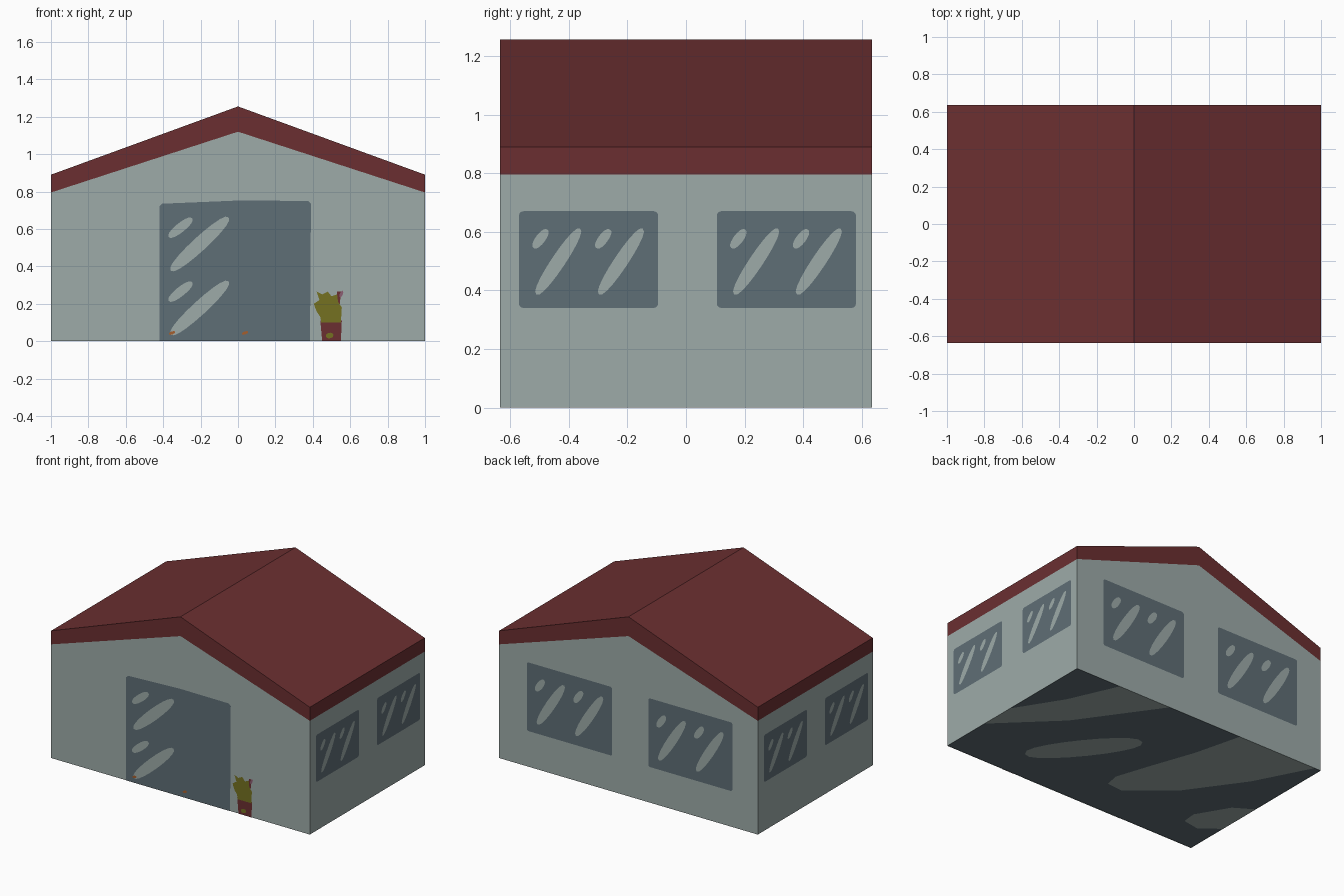
import bpy, bmesh, math
from mathutils import Matrix, Vector

if "Cube" in bpy.data.objects:
    bpy.data.objects.remove(bpy.data.objects["Cube"])

HX, HY = 1.0, 0.635            # half length and half depth
EAVE, RIM, RIDGE_IN, RIDGE = 0.795, 0.89, 1.12, 1.255


def material(name, rgb):
    m = bpy.data.materials.new(name)
    lin = [((c / 255 + 0.055) / 1.055) ** 2.4 for c in rgb]
    m.diffuse_color = (*lin, 1)
    m.use_nodes = True
    m.node_tree.nodes["Principled BSDF"].inputs["Base Color"].default_value = m.diffuse_color
    return m


WALL = material("pale grey green", (157, 171, 169))
GLASS = material("slate blue grey", (95, 110, 118))
RED = material("dark red", (107, 47, 49))
LEAF = material("olive", (117, 113, 33))
PINK = material("dusty pink", (140, 95, 115))
ORANGE = material("burnt orange", (165, 95, 45))


def side(i, lift=0.0):
    """Plane of wall i (0 front, 1 right, 2 back, 3 left): u right, v up, seen from outside."""
    d = HX if i % 2 else HY
    return (Matrix.Rotation(i * math.pi / 2, 4, 'Z') @ Matrix.Rotation(math.pi / 2, 4, 'X')
            @ Matrix.Translation((0, 0, d + lift)))


def under(lift=0.0):
    return Matrix.Rotation(math.pi, 4, 'X') @ Matrix.Translation((0, 0, lift))


def add_poly(bm, pts, mat):
    area = sum(a[0] * b[1] - b[0] * a[1] for a, b in zip(pts, pts[1:] + pts[:1]))
    if area < 0:
        pts = pts[::-1]
    bm.faces.new([bm.verts.new(mat @ Vector((u, v, 0))) for u, v in pts])


def finish(bm, name, mat):
    bmesh.ops.remove_doubles(bm, verts=bm.verts, dist=1e-5)
    me = bpy.data.meshes.new(name)
    bm.to_mesh(me)
    bm.free()
    me.materials.append(mat)
    ob = bpy.data.objects.new(name, me)
    bpy.context.collection.objects.link(ob)


def sheet(name, polys, mat, plane):
    bm = bmesh.new()
    for p in polys:
        add_poly(bm, p, plane)
    finish(bm, name, mat)


def rounded(u0, u1, v0, v1, r=0.015):
    pts = []
    for k, (cu, cv) in enumerate(((u1 - r, v1 - r), (u0 + r, v1 - r), (u0 + r, v0 + r), (u1 - r, v0 + r))):
        for s in range(4):
            a = (k + s / 3) * math.pi / 2
            pts.append((cu + r * math.cos(a), cv + r * math.sin(a)))
    return pts


def streak(u0, v0, u1, v1, w, n=20):
    """Slim slanted highlight between two tips."""
    a, b = Vector((u0, v0)), Vector((u1, v1))
    mid, ax = (a + b) / 2, (b - a) / 2
    nrm = Vector((-ax.y, ax.x)).normalized() * w / 2
    pts = []
    for i in range(n):
        t = 2 * math.pi * i / n
        s = math.sin(t)
        p = mid + ax * math.cos(t) + nrm * math.copysign(abs(s) ** 0.8, s)
        pts.append((p.x, p.y))
    return pts


# walls
bm = bmesh.new()
for i in (0, 2):
    add_poly(bm, [(-HX, 0), (HX, 0), (HX, EAVE), (0, RIDGE_IN), (-HX, EAVE)], side(i))
for i in (1, 3):
    add_poly(bm, [(-HY, 0), (HY, 0), (HY, EAVE), (-HY, EAVE)], side(i))
finish(bm, "walls", WALL)

# roof: gable bands, eave bands and two slopes
bm = bmesh.new()
for i in (0, 2):
    for s in (-1, 1):
        add_poly(bm, [(0, RIDGE_IN), (s * HX, EAVE), (s * HX, RIM), (0, RIDGE)], side(i))
for i in (1, 3):
    add_poly(bm, [(-HY, EAVE), (HY, EAVE), (HY, RIM), (-HY, RIM)], side(i))
for s in (-1, 1):
    c = [(0, -s * HY, RIDGE), (s * HX, -s * HY, RIM), (s * HX, s * HY, RIM), (0, s * HY, RIDGE)]
    bm.faces.new([bm.verts.new(p) for p in c])
finish(bm, "roof", RED)


# windows: pane plus two long and two short highlights
def window(name, i, u0, u1, v0, v1):
    w, h = u1 - u0, v1 - v0
    sheet(name + "_pane", [rounded(u0, u1, v0, v1)], GLASS, side(i, 0.002))
    marks = []
    for off in (0.105, 0.555):
        for a, b, c, d, t in ((0.02, 0.14, 0.335, 0.82, 0.10), (0.0, 0.62, 0.10, 0.81, 0.07)):
            marks.append(streak(u0 + (off + a) * w, v0 + b * h, u0 + (off + c) * w, v0 + d * h, t * w))
    sheet(name + "_highlights", marks, WALL, side(i, 0.004))


for i, label in ((1, "right"), (3, "left")):
    window(label + "_window_a", i, -0.57, -0.095, 0.34, 0.67)
    window(label + "_window_b", i, 0.105, 0.58, 0.34, 0.67)
window("back_window_a", 2, -0.785, -0.125, 0.25, 0.73)
window("back_window_b", 2, 0.155, 0.805, 0.25, 0.73)

# front glass door with four groups of highlights
sheet("door_glass", [[(-0.42, 0), (0.385, 0), (0.39, 0.735), (0.375, 0.75), (0, 0.752),
                      (-0.405, 0.735), (-0.42, 0.72)]], GLASS, side(0, 0.002))
marks = []
for du in (0, 0.387):
    for dv in (0, 0.342):
        marks.append(streak(-0.36, 0.035 + dv, -0.05, 0.32 + dv, 0.075))
        marks.append(streak(-0.37, 0.215 + dv, -0.245, 0.315 + dv, 0.05))
sheet("door_highlights", marks, WALL, side(0, 0.004))
sheet("door_specks", [streak(u, 0.038, u + 0.035, 0.05, 0.016, 8) for u in (-0.37, 0.02)],
      ORANGE, side(0, 0.006))

# potted plant painted beside the door
sheet("plant_pot", [[(0.45, 0), (0.55, 0), (0.555, 0.11), (0.44, 0.11)],
                    [(0.525, 0.2), (0.545, 0.2), (0.55, 0.265), (0.53, 0.265)]], RED, side(0, 0.002))
sheet("plant_leaves", [[(0.445, 0.10), (0.55, 0.10), (0.555, 0.18), (0.535, 0.21), (0.53, 0.25),
                        (0.50, 0.24), (0.48, 0.265), (0.45, 0.25), (0.42, 0.265), (0.435, 0.22),
                        (0.405, 0.20), (0.42, 0.16), (0.44, 0.13)],
                       streak(0.47, 0.025, 0.51, 0.035, 0.03, 10)], LEAF, side(0, 0.004))
sheet("plant_flower", [streak(0.545, 0.235, 0.56, 0.27, 0.016, 8)], PINK, side(0, 0.006))

# underside: dark floor with pale streaks
sheet("floor", [[(-HX, -HY), (HX, -HY), (HX, HY), (-HX, HY)]], GLASS, under(-0.003))
bands = [
    [(1, -0.02), (1, -0.27), (0.62, 0.10), (0.24, 0.635), (0.65, 0.635), (0.8, 0.3)],
    [(-0.08, -0.35), (-0.2, -0.36), (-0.48, -0.127), (-0.75, 0.25), (-0.95, 0.635),
     (-0.336, 0.635), (-0.25, 0.3), (-0.14, -0.01), (-0.06, -0.25)],
    [(-0.75, -0.40), (-0.74, -0.30), (-0.87, -0.08), (-1, 0.0), (-1, -0.32), (-0.87, -0.42)],
    streak(0.56, -0.40, 0.09, 0.19, 0.2),
]
sheet("floor_streaks", [[(x, -y) for x, y in p] for p in bands], WALL, under())
